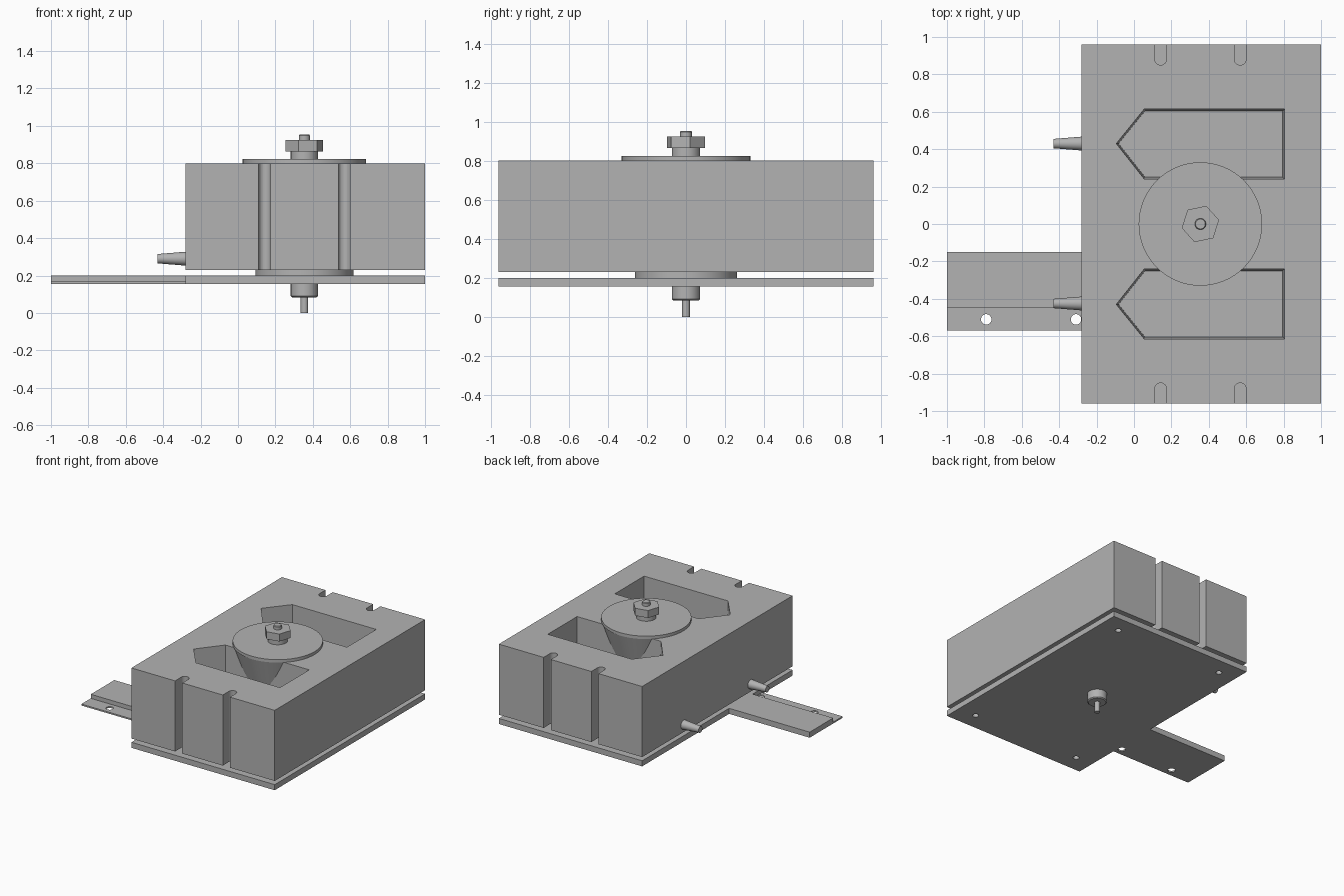
import bpy, bmesh, math

cube = bpy.data.objects.get("Cube")
if cube:
    bpy.data.objects.remove(cube, do_unlink=True)

grey = bpy.data.materials.new("plain grey")
grey.use_nodes = True
COLOR = (0.45, 0.45, 0.45, 1)
grey.diffuse_color = COLOR
grey.node_tree.nodes["Principled BSDF"].inputs["Base Color"].default_value = COLOR

AXIS = 0.355            # x of the central spindle


def finish(name, bm):
    bmesh.ops.recalc_face_normals(bm, faces=bm.faces)
    me = bpy.data.meshes.new(name)
    bm.to_mesh(me)
    bm.free()
    ob = bpy.data.objects.new(name, me)
    bpy.context.collection.objects.link(ob)
    me.materials.append(grey)
    return ob


def activate(ob):
    bpy.ops.object.select_all(action='DESELECT')
    ob.select_set(True)
    bpy.context.view_layer.objects.active = ob


def prism(name, outline, z0, z1, bottom=None):
    """Extrude an outline from z0 to z1; bottom may be a drafted outline."""
    bm = bmesh.new()
    lo = [bm.verts.new((x, y, z0)) for x, y in (bottom or outline)]
    hi = [bm.verts.new((x, y, z1)) for x, y in outline]
    bm.faces.new(lo)
    bm.faces.new(hi)
    for i in range(len(lo)):
        j = (i + 1) % len(lo)
        bm.faces.new((lo[i], lo[j], hi[j], hi[i]))
    return finish(name, bm)


def box(name, x0, x1, y0, y1, z0, z1):
    return prism(name, [(x0, y0), (x1, y0), (x1, y1), (x0, y1)], z0, z1)


def ring(cx, cy, r, n=32, turn=0):
    return [(cx + r * math.cos(turn + math.tau * i / n),
             cy + r * math.sin(turn + math.tau * i / n)) for i in range(n)]


def lathe(name, profile, n=64):
    """Revolve (radius, height) points around z, capping both ends."""
    bm = bmesh.new()
    rows = [[bm.verts.new((x, y, z)) for x, y in ring(0, 0, r, n)] for r, z in profile]
    for a, b in zip(rows, rows[1:]):
        for i in range(n):
            j = (i + 1) % n
            bm.faces.new((a[i], a[j], b[j], b[i]))
    bm.faces.new(rows[0])
    bm.faces.new(rows[-1])
    ob = finish(name, bm)
    activate(ob)
    bpy.ops.object.shade_smooth_by_angle(angle=math.radians(30))
    return ob


def cut(ob, cutter):
    cutter.hide_render = True
    mod = ob.modifiers.new("cut", 'BOOLEAN')
    mod.operation = 'DIFFERENCE'
    mod.solver = 'EXACT'
    mod.object = cutter
    activate(ob)
    bpy.ops.object.modifier_apply(modifier=mod.name)
    bpy.data.objects.remove(cutter, do_unlink=True)


# Main block: outline with round-ended grooves on the front and back
front = []
for cx in (0.142, 0.568):
    arc = [(cx - 0.032 * math.cos(math.pi * i / 12),
            -0.882 + 0.032 * math.sin(math.pi * i / 12)) for i in range(13)]
    front += [(cx - 0.032, -0.96)] + arc + [(cx + 0.032, -0.96)]
front = [(-0.28, -0.96)] + front + [(1.0, -0.96)]
back = [(x, -y) for x, y in reversed(front)]
block = prism("main_block", front + back, 0.23, 0.80)

# Two deep pointed pockets with slightly drafted walls
for s in (-1, 1):
    top = [(-0.095, 0.43), (0.055, 0.615), (0.805, 0.615), (0.805, 0.24), (0.055, 0.24)]
    low = [(-0.082, 0.43), (0.06, 0.605), (0.795, 0.605), (0.795, 0.25), (0.06, 0.25)]
    # extend the draft a little above the block so the cut is clean
    cutter = prism("pocket_cutter", [(x, s * y) for x, y in top], 0.26, 0.81,
                   [(x, s * y) for x, y in low])
    cut(block, cutter)

# Base plate with four corner holes
plate = box("base_plate", -0.28, 1.0, -0.96, 0.96, 0.155, 0.20)
for x in (-0.13, 0.84):
    for y in (-0.82, 0.82):
        cut(plate, prism("hole_cutter", ring(x, y, 0.023, 24), 0.1, 0.25))

# Side tab: thick bar and a thin drilled lip
box("side_tab", -1.0, -0.28, -0.45, -0.15, 0.155, 0.20)
lip = box("tab_lip", -1.0, -0.28, -0.57, -0.45, 0.155, 0.167)
for x in (-0.79, -0.31):
    cut(lip, prism("hole_cutter", ring(x, -0.51, 0.028), 0.1, 0.25))

# Central spindle stack
spindle = [
    ("cone_plug", [(0.16, 0.235), (0.325, 0.80)]),
    ("top_flange", [(0.33, 0.80), (0.33, 0.824)]),
    ("top_collar", [(0.073, 0.82), (0.073, 0.87)]),
    ("top_stud", [(0.03, 0.86), (0.03, 0.948), (0.026, 0.953)]),
    ("spacer_disc", [(0.262, 0.20), (0.262, 0.23)]),
    ("bottom_collar", [(0.064, 0.083), (0.073, 0.09), (0.073, 0.16)]),
    ("bottom_stud", [(0.02, 0.0), (0.02, 0.09)]),
]
for name, profile in spindle:
    lathe(name, profile).location.x = AXIS
prism("hex_nut", ring(AXIS, 0, 0.102, 6, math.radians(12)), 0.864, 0.924)

# Tapered outlet nozzles on the tab side
for name, y in (("front_nozzle", -0.425), ("back_nozzle", 0.43)):
    nozzle = lathe(name, [(0.037, 0.0), (0.025, 0.15)], 32)
    nozzle.rotation_euler.y = -math.pi / 2
    nozzle.location = (-0.28, y, 0.29)
